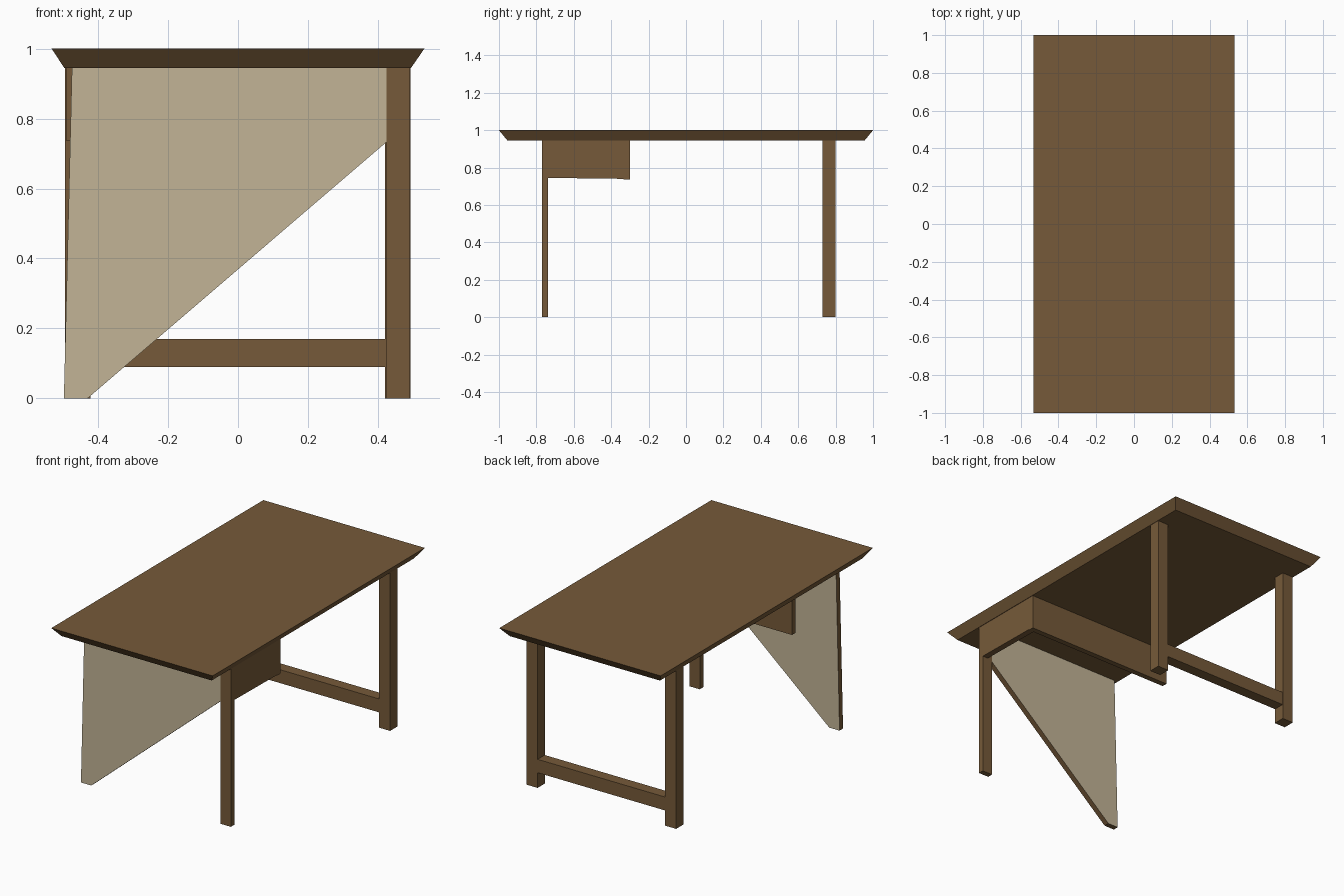
import bpy, bmesh

if "Cube" in bpy.data.objects:
    bpy.data.objects.remove(bpy.data.objects["Cube"])


def material(name, rgb):
    m = bpy.data.materials.new(name)
    m.diffuse_color = (*rgb, 1)
    m.use_nodes = True
    m.node_tree.nodes["Principled BSDF"].inputs["Base Color"].default_value = m.diffuse_color
    return m


wood = material("brown wood", (0.181, 0.102, 0.041))
beige = material("beige panel", (0.539, 0.456, 0.305))


def finish(name, bm, mats):
    bmesh.ops.recalc_face_normals(bm, faces=bm.faces)
    me = bpy.data.meshes.new(name)
    bm.to_mesh(me)
    bm.free()
    for m in mats:
        me.materials.append(m)
    ob = bpy.data.objects.new(name, me)
    bpy.context.collection.objects.link(ob)
    return ob


def loft(name, a, b, mats=(wood,), face_mat=0):
    """Solid between two matching outlines; caps take face_mat."""
    bm = bmesh.new()
    va = [bm.verts.new(p) for p in a]
    vb = [bm.verts.new(p) for p in b]
    n = len(a)
    for cap in (va, vb):
        bm.faces.new(cap).material_index = face_mat
    for i in range(n):
        j = (i + 1) % n
        bm.faces.new((va[i], va[j], vb[j], vb[i]))
    return finish(name, bm, mats)


def rect(x0, x1, y0, y1, z):
    return [(x0, y0, z), (x1, y0, z), (x1, y1, z), (x0, y1, z)]


def box(name, x0, x1, y0, y1, z0, z1):
    return loft(name, rect(x0, x1, y0, y1, z0), rect(x0, x1, y0, y1, z1))


UNDER = 0.945

# Table top with undercut edges
loft("table_top", rect(-0.497, 0.495, -0.955, 0.955, UNDER),
     rect(-0.533, 0.533, -1, 1, 1))

# Back legs and low stretcher
for side, x0 in (("left", -0.495), ("right", 0.42)):
    box("back_leg_" + side, x0, x0 + 0.073, 0.73, 0.80, 0, UNDER)
box("back_stretcher", -0.422, 0.42, 0.732, 0.799, 0.09, 0.17)

# Front right leg
box("front_leg", 0.425, 0.492, -0.77, -0.737, 0, UNDER)

# Tapered front panel, pale on its broad faces, wood on its edges
outline = [(-0.475, UNDER), (-0.498, 0), (-0.43, 0), (0.425, 0.733), (0.425, UNDER)]
loft("front_panel", [(x, -0.77, z) for x, z in outline],
     [(x, -0.737, z) for x, z in outline], (wood, beige), 1)

# Aprons: one along the right side, one across
side_profile = [(-0.737, 0.745), (-0.333, 0.74), (-0.333, UNDER), (-0.737, UNDER)]
loft("side_apron", [(0.455, y, z) for y, z in side_profile],
     [(0.492, y, z) for y, z in side_profile])
box("cross_apron", -0.49, 0.492, -0.333, -0.30, 0.736, UNDER)
